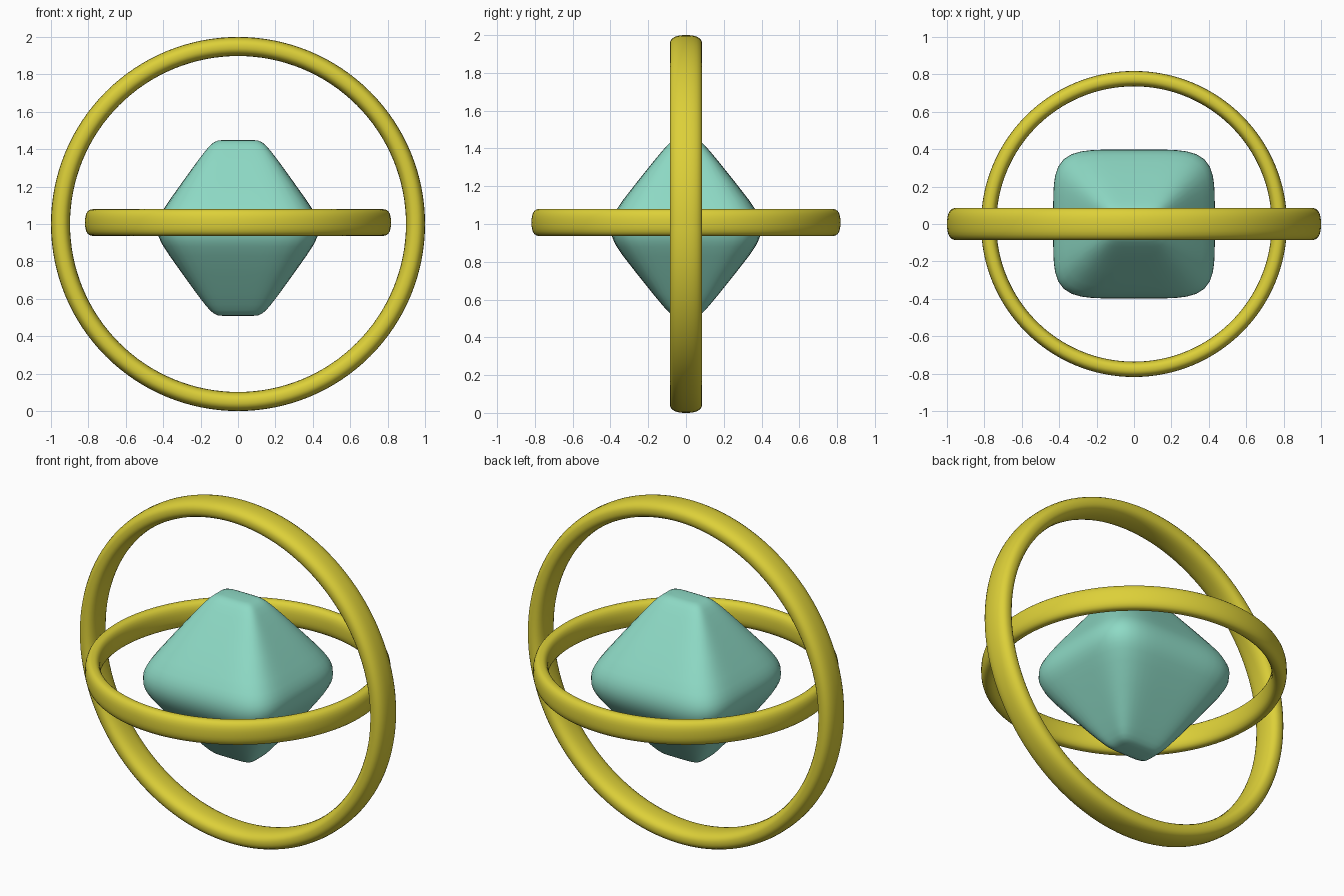
import bpy, bmesh
from math import sin, cos, pi, radians
from mathutils import Matrix

if "Cube" in bpy.data.objects:
    bpy.data.objects.remove(bpy.data.objects["Cube"])


def superellipse(a, b, n, count):
    """Closed rounded-rectangle outline with half sizes a, b."""
    pts = []
    for i in range(count):
        t = 2 * pi * i / count
        c, s = cos(t), sin(t)
        # polar form keeps the points evenly spread around the corners
        r = (abs(c) ** n + abs(s) ** n) ** (-1 / n)
        pts.append((a * r * c, b * r * s))
    return pts


def material(name, color):
    m = bpy.data.materials.new(name)
    m.diffuse_color = (*color, 1)
    m.use_nodes = True
    m.node_tree.nodes["Principled BSDF"].inputs["Base Color"].default_value = m.diffuse_color
    return m


def loft(name, loops, mat, closed=False):
    """Skin consecutive vertex loops; cap the ends unless closed."""
    bm = bmesh.new()
    rows = [[bm.verts.new(p) for p in loop] for loop in loops]
    pairs = list(zip(rows, rows[1:]))
    if closed:
        pairs.append((rows[-1], rows[0]))
    else:
        bm.faces.new(rows[0])
        bm.faces.new(rows[-1])
    for lo, hi in pairs:
        for i in range(len(lo)):
            j = (i + 1) % len(lo)
            bm.faces.new((lo[i], lo[j], hi[j], hi[i]))
    bmesh.ops.recalc_face_normals(bm, faces=bm.faces)
    mesh = bpy.data.meshes.new(name)
    bm.to_mesh(mesh)
    bm.free()
    for p in mesh.polygons:
        p.use_smooth = True
    mesh.materials.append(mat)
    obj = bpy.data.objects.new(name, mesh)
    bpy.context.collection.objects.link(obj)
    return obj


def ring(name, outer, half_radial, half_width, z, mat, upright=False):
    section = superellipse(half_radial, half_width, 2.5, 28)
    mid = outer - half_radial
    steps = 128
    place = Matrix.Translation((0, 0, z))
    if upright:
        place = place @ Matrix.Rotation(radians(90), 4, 'X')
    loops = []
    for k in range(steps):
        turn = place @ Matrix.Rotation(2 * pi * k / steps, 4, 'Z')
        loops.append([turn @ Matrix.Translation((mid + r, 0, w)).to_translation()
                      for r, w in section])
    return loft(name, loops, mat, closed=True)


gold = material("gold", (0.72, 0.63, 0.04))
teal = material("teal", (0.27, 0.70, 0.56))

# Two crossed rings
ring("upright_ring", 1.0, 0.051, 0.086, 1.0, gold, upright=True)
ring("level_ring", 0.818, 0.041, 0.071, 1.008, gold)

# Soft double-pyramid crystal: height above the waist, half width, half depth
profile = [(0, .432, .398), (.025, .430, .396), (.05, .423, .390), (.075, .412, .380),
           (.10, .398, .366), (.15, .365, .332), (.25, .294, .254), (.35, .222, .174),
           (.41, .176, .124), (.44, .150, .097), (.457, .130, .078),
           (.467, .108, .059), (.47, .080, .038)]
levels = [(-h, a, b) for h, a, b in profile[:0:-1]] + profile
loft("crystal", [[(x, y, 0.979 + h) for x, y in superellipse(a, b, 5, 64)]
                 for h, a, b in levels], teal)
